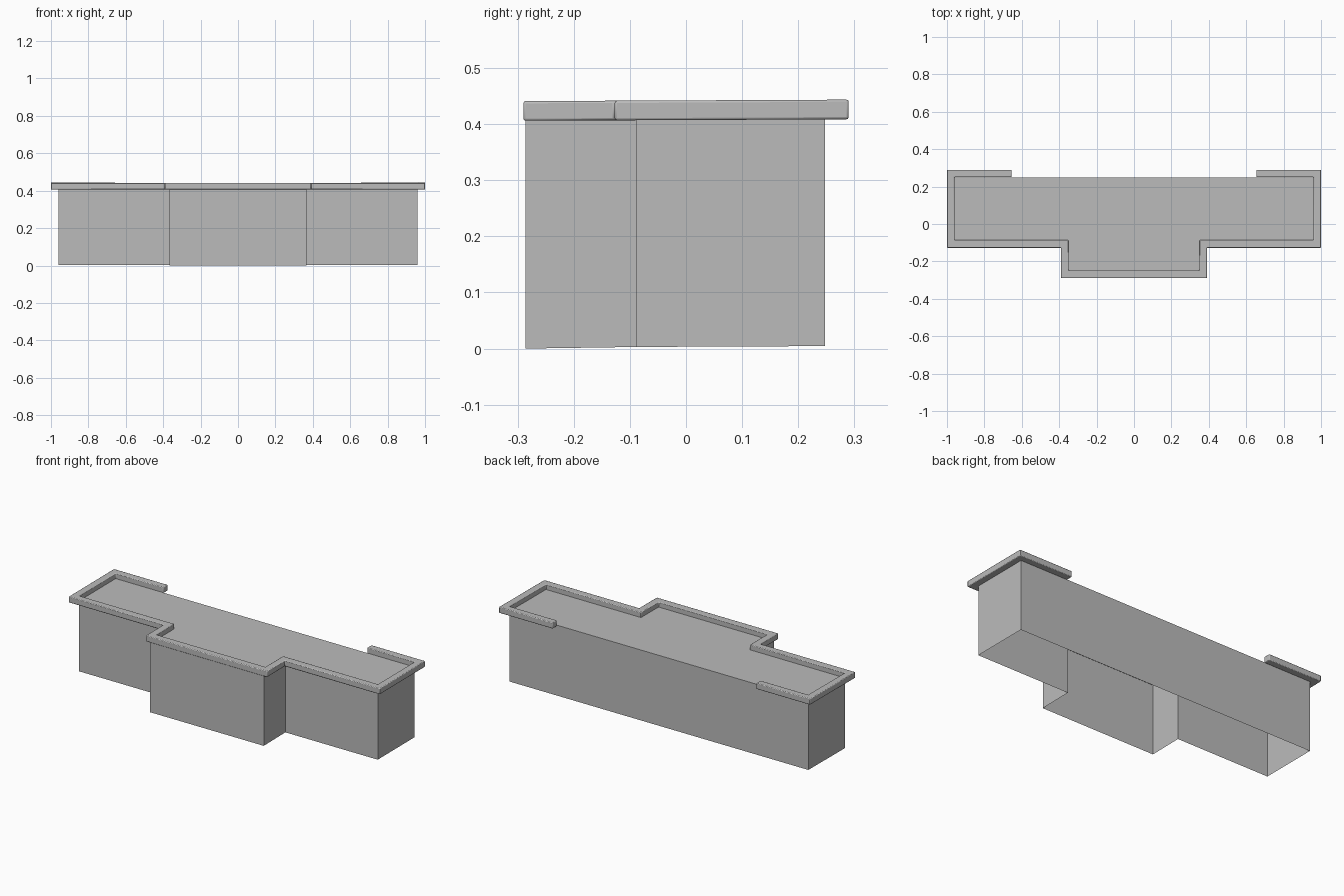
import bpy
import bmesh

if "Cube" in bpy.data.objects:
    bpy.data.objects.remove(bpy.data.objects["Cube"], do_unlink=True)

# One plain grey for the whole model
grey = bpy.data.materials.new("warm_grey")
grey.use_nodes = True
colour = (0.5, 0.5, 0.5, 1)
grey.diffuse_color = colour
grey.node_tree.nodes["Principled BSDF"].inputs["Base Color"].default_value = colour


def finish(name, bm):
    bmesh.ops.recalc_face_normals(bm, faces=bm.faces)
    mesh = bpy.data.meshes.new(name)
    bm.to_mesh(mesh)
    bm.free()
    mesh.materials.append(grey)
    obj = bpy.data.objects.new(name, mesh)
    bpy.context.collection.objects.link(obj)
    return obj


def mirrored(half):
    """Complete a left-right symmetric path from its -x half."""
    return half + [(-x, y) for x, y in reversed(half)]


def lean(y):
    """The whole model rises very slightly towards the back."""
    return 0.0045 * (y + 0.29)


# Walls and flat roof: T-shaped shell, open underneath
outline = mirrored([(-0.96, 0.248), (-0.96, -0.088), (-0.366, -0.088), (-0.366, -0.286)])
bm = bmesh.new()
low = [bm.verts.new((x, y, 0.002 * (y > -0.2) + lean(y))) for x, y in outline]
high = [bm.verts.new((x, y, 0.411 + lean(y))) for x, y in outline]
count = len(outline)
for i in range(count):
    j = (i + 1) % count
    bm.faces.new((low[i], low[j], high[j], high[i]))
bm.faces.new(high)
finish("walls_and_roof", bm)

# Raised rim: rectangular section with mitred corners, open at the back
inner = mirrored([(-0.655, 0.25), (-0.96, 0.25), (-0.96, -0.086), (-0.35, -0.086), (-0.35, -0.248)])
outer = mirrored([(-0.655, 0.29), (-1, 0.29), (-1, -0.127), (-0.39, -0.127), (-0.39, -0.29)])
bm = bmesh.new()
rings = []
for a, b in zip(inner, outer):
    rings.append([bm.verts.new((x, y, z + lean(y)))
                  for (x, y), z in ((a, 0.406), (b, 0.406), (b, 0.441), (a, 0.441))])
for r, s in zip(rings, rings[1:]):
    for i in range(4):
        j = (i + 1) % 4
        bm.faces.new((r[i], r[j], s[j], s[i]))
bm.faces.new(rings[0])
bm.faces.new(rings[-1])
rim = finish("roof_rim", bm)

# Softened rim edges
bevel = rim.modifiers.new("soft_edges", "BEVEL")
bevel.width = 0.004
bevel.segments = 2
bevel.limit_method = "ANGLE"
bpy.context.view_layer.objects.active = rim
rim.select_set(True)
bpy.ops.object.shade_smooth_by_angle()
